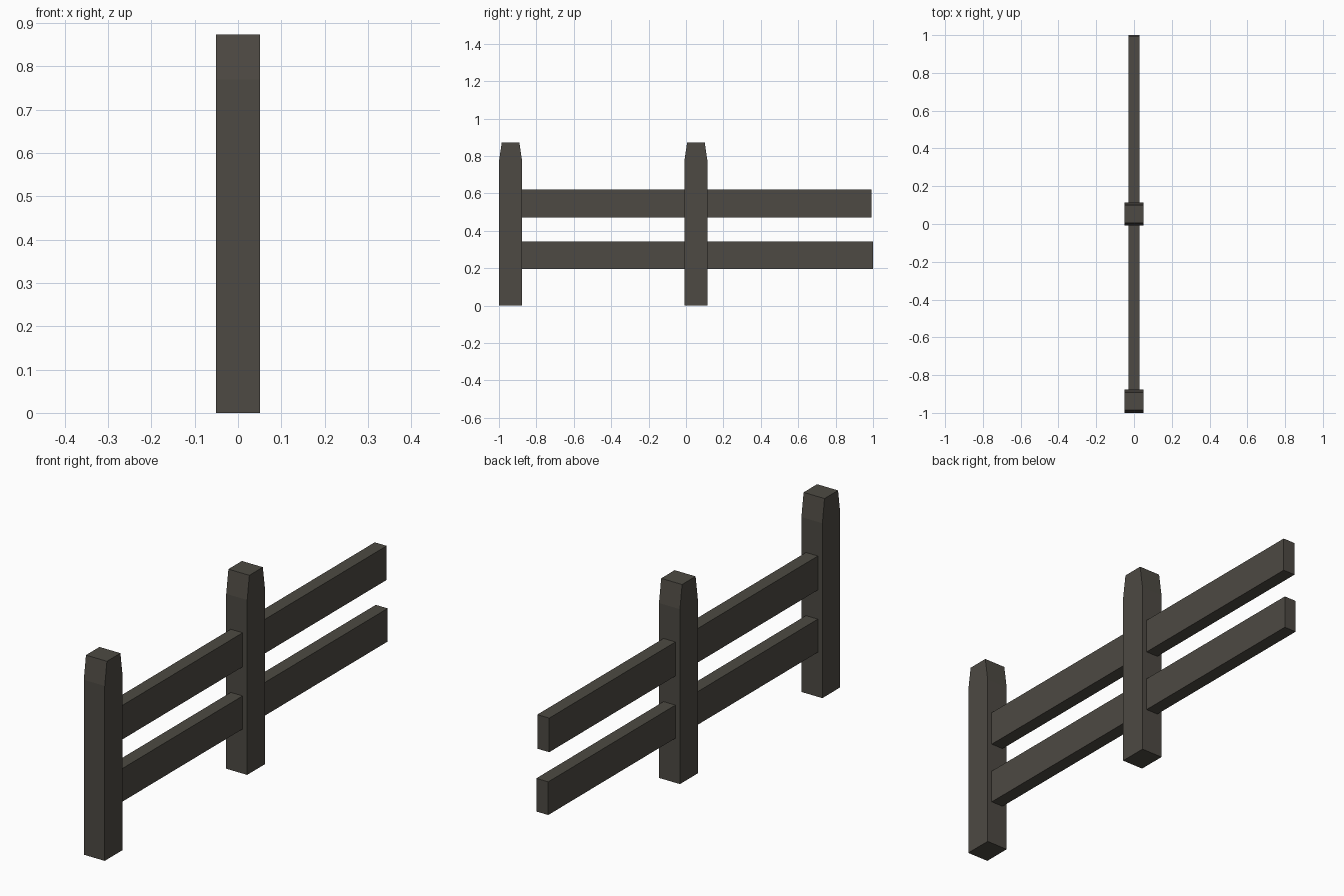
import bpy

if "Cube" in bpy.data.objects:
    bpy.data.objects.remove(bpy.data.objects["Cube"])

wood = bpy.data.materials.new("dark_weathered_wood")
wood.diffuse_color = (0.075, 0.068, 0.056, 1)
wood.use_nodes = True
wood.node_tree.nodes["Principled BSDF"].inputs["Base Color"].default_value = wood.diffuse_color


def extrude_x(name, profile, half_width):
    """Solid from a (y, z) outline extruded symmetrically along x."""
    n = len(profile)
    verts = [(s * half_width, y, z) for s in (-1, 1) for y, z in profile]
    faces = [tuple(reversed(range(n))), tuple(range(n, 2 * n))]
    faces += [(i, (i + 1) % n, n + (i + 1) % n, n + i) for i in range(n)]
    mesh = bpy.data.meshes.new(name)
    mesh.from_pydata(verts, [], faces)
    mesh.materials.append(wood)
    obj = bpy.data.objects.new(name, mesh)
    bpy.context.collection.objects.link(obj)
    return obj


SPACING = 0.991
POST_DEPTH = 0.124
for i, label in enumerate(("front", "back")):
    y0 = -1 + i * SPACING
    y1 = y0 + POST_DEPTH

    # Post with its top tapered along the fence direction
    extrude_x(label + "_post",
              [(y0, 0), (y1, 0), (y1, 0.77), (y1 - 0.015, 0.873),
               (y0 + 0.015, 0.873), (y0, 0.77)], 0.051)

    # Two rails, starting inside this post and ending inside the next
    for part, low, high, end in (("lower", 0.196, 0.342, 1.0),
                                 ("upper", 0.47, 0.62, 0.993)):
        a, b = y1 - 0.02, end - (1 - i) * SPACING
        extrude_x(f"{label}_{part}_rail",
                  [(a, low), (b, low), (b, high), (a, high)], 0.029)
